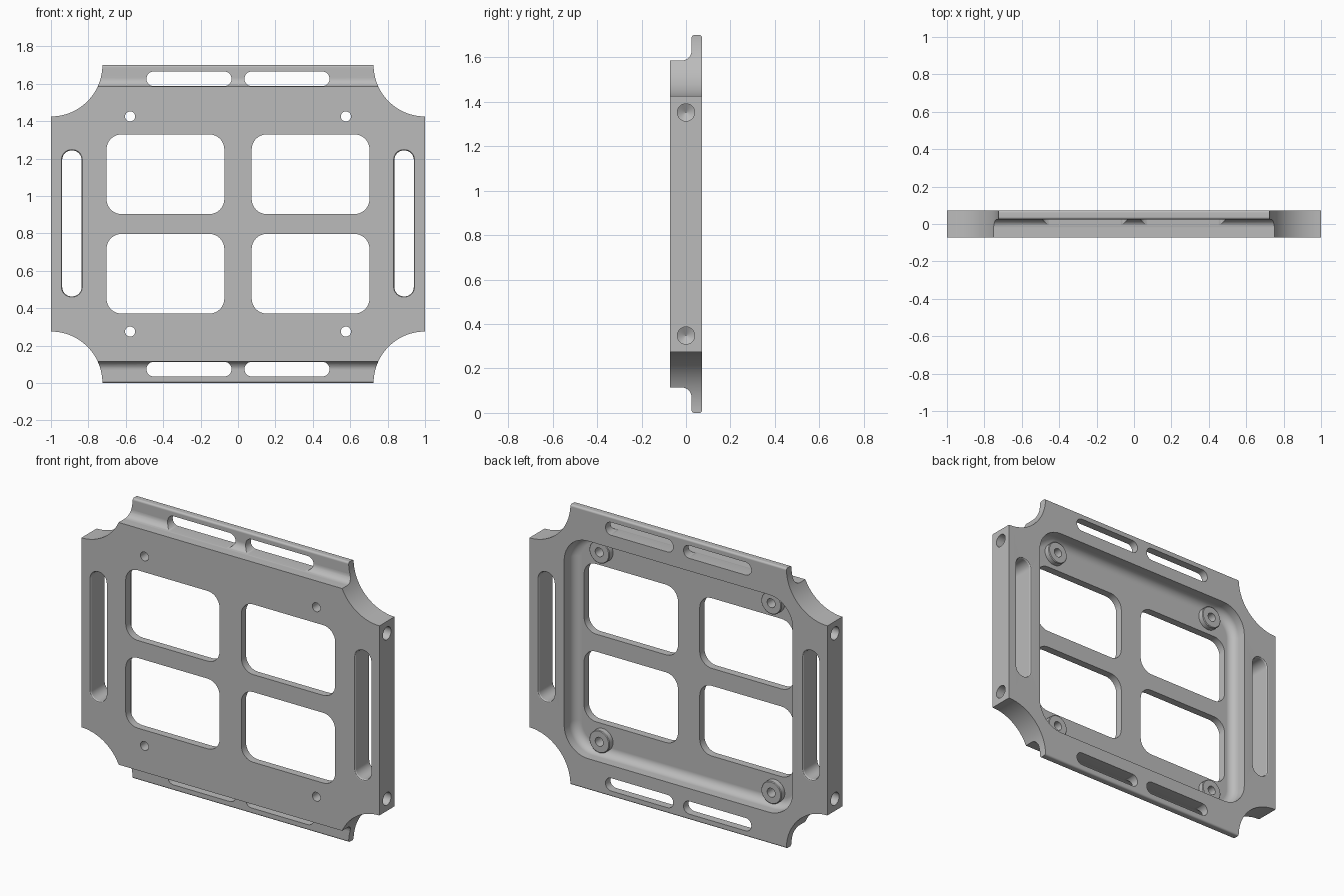
import bpy, bmesh, math
from mathutils import Vector

cube = bpy.data.objects.get("Cube")
if cube:
    bpy.data.objects.remove(cube, do_unlink=True)

H = 1.70            # height
MID = H / 2
T = 0.073           # half thickness
FLOOR = -0.027      # pocket floor depth
STEP = 1.585        # where the thick body ends and the flange begins

metal = bpy.data.materials.new("grey_metal")
metal.use_nodes = True
grey = (0.5, 0.5, 0.5, 1)
metal.diffuse_color = grey
metal.node_tree.nodes["Principled BSDF"].inputs["Base Color"].default_value = grey


def rounded_rect(x, z, w, h, r, n=8):
    """Outline of a rounded rectangle as (x, z) pairs."""
    pts = []
    for q, (sx, sz) in enumerate([(1, 1), (-1, 1), (-1, -1), (1, -1)]):
        for i in range(n + 1):
            a = math.pi / 2 * (q + i / n)
            pts.append((x + sx * (w / 2 - r) + r * math.cos(a),
                        z + sz * (h / 2 - r) + r * math.sin(a)))
    return pts


def circle(u, v, r, n=32):
    return [(u + r * math.cos(2 * math.pi * i / n),
             v + r * math.sin(2 * math.pi * i / n)) for i in range(n)]


def along_y(outline, y):
    return [Vector((u, y, v)) for u, v in outline]


def along_x(outline, x):
    return [Vector((x, u, v)) for u, v in outline]


def loft(bm, rings, closed=False):
    """Skin a stack of rings, capped unless closed into a torus."""
    rows = [[bm.verts.new(p) for p in ring] for ring in rings]
    pairs = list(zip(rows, rows[1:]))
    if closed:
        pairs.append((rows[-1], rows[0]))
    else:
        bm.faces.new(rows[0])
        bm.faces.new(rows[-1])
    for a, b in pairs:
        for i in range(len(a)):
            j = (i + 1) % len(a)
            bm.faces.new((a[i], a[j], b[j], b[i]))


def make_object(name, bm):
    bmesh.ops.recalc_face_normals(bm, faces=bm.faces)
    mesh = bpy.data.meshes.new(name)
    bm.to_mesh(mesh)
    bm.free()
    obj = bpy.data.objects.new(name, mesh)
    bpy.context.collection.objects.link(obj)
    mesh.materials.append(metal)
    return obj


def activate(obj):
    bpy.ops.object.select_all(action='DESELECT')
    obj.select_set(True)
    bpy.context.view_layer.objects.active = obj


def cut(obj, bm):
    cutter = make_object("cutter", bm)
    cutter.hide_render = True
    mod = obj.modifiers.new("cut", 'BOOLEAN')
    mod.operation, mod.solver, mod.object = 'DIFFERENCE', 'EXACT', cutter
    activate(obj)
    bpy.ops.object.modifier_apply(modifier=mod.name)
    bpy.data.objects.remove(cutter, do_unlink=True)


def finish(obj):
    activate(obj)
    bpy.ops.object.shade_smooth_by_angle(angle=math.radians(28))
    mod = obj.modifiers.new("even_shading", 'WEIGHTED_NORMAL')
    mod.keep_sharp = True


# Plate: side profile with a thin filleted flange at top and bottom
R, r = 0.045, 0.012
top = [(-T, STEP)]
for i in range(9):
    a = math.pi / 2 * i / 8
    top.append((0.025 - R + R * math.sin(a), STEP + R - R * math.cos(a)))
for y, start in ((0.025 + r, math.pi), (T - r, math.pi / 2)):
    for i in range(5):
        a = start - math.pi / 2 * i / 4
        top.append((y + r * math.cos(a), H - r + r * math.sin(a)))
profile = top + [(y, H - z) for y, z in reversed(top)]
bm = bmesh.new()
loft(bm, [along_x(profile, -1), along_x(profile, 1)])
plate = make_object("plate", bm)

# First cuts: corner scoops, back pocket, slots and drilled side holes
bm = bmesh.new()
for sx in (-1, 1):
    for z in (0, H):
        scoop = circle(sx, z, 0.275, 96)
        loft(bm, [along_y(scoop, -0.2), along_y(scoop, 0.2)])

    # long side slot with softened edges
    levels = [(-0.1, -0.01), (-T, -0.01), (-T + 0.003, -0.004), (-T + 0.01, 0),
              (T - 0.01, 0), (T - 0.003, -0.004), (T, -0.01), (0.1, -0.01)]
    loft(bm, [along_y(rounded_rect(sx * 0.888, MID + 0.003, 0.104 - 2 * i,
                                   0.78 - 2 * i, 0.05 - i), y)
              for y, i in levels])

    for sz in (-1, 1):
        # flange slot
        slot = rounded_rect(sx * 0.262, MID + sz * 0.776, 0.455, 0.078, 0.0385)
        loft(bm, [along_y(slot, -0.1), along_y(slot, 0.1)])
        # side hole with a conical bottom
        z = MID + sz * 0.502
        loft(bm, [along_x(circle(0, z, rad), sx * x)
                  for x, rad in ((1.05, 0.039), (0.86, 0.039), (0.838, 0.001))])

fillet = 0.05
levels = [(0.1, 0)]
for i in range(8):
    a = math.pi / 2 * i / 7
    levels.append((FLOOR + fillet * (1 - math.sin(a)), fillet * (1 - math.cos(a))))
loft(bm, [along_y(rounded_rect(0, MID, 1.534 - 2 * i, 1.32 - 2 * i, 0.16 - i, 12), y)
          for y, i in levels])
cut(plate, bm)

# Second cuts: four windows and four screw holes through the floor
bm = bmesh.new()
for sx in (-1, 1):
    for sz in (-1, 1):
        window = rounded_rect(sx * 0.388, MID + sz * 0.266, 0.63, 0.426, 0.08)
        hole = circle(sx * 0.577, MID + sz * 0.575, 0.027)
        for outline in (window, hole):
            loft(bm, [along_y(outline, -0.1), along_y(outline, 0.1)])
cut(plate, bm)
finish(plate)

# Screw bosses on the pocket floor
for sx, side in ((1, "left"), (-1, "right")):
    for sz, level in ((1, "upper"), (-1, "lower")):
        bm = bmesh.new()
        section = [(0.068, FLOOR - 0.01), (0.068, 0.004), (0.064, 0.008),
                   (0.027, 0.008), (0.027, FLOOR - 0.01)]
        loft(bm, [along_y(circle(sx * 0.577, MID + sz * 0.575, rad), y)
                  for rad, y in section], closed=True)
        finish(make_object(f"{level}_{side}_boss", bm))
